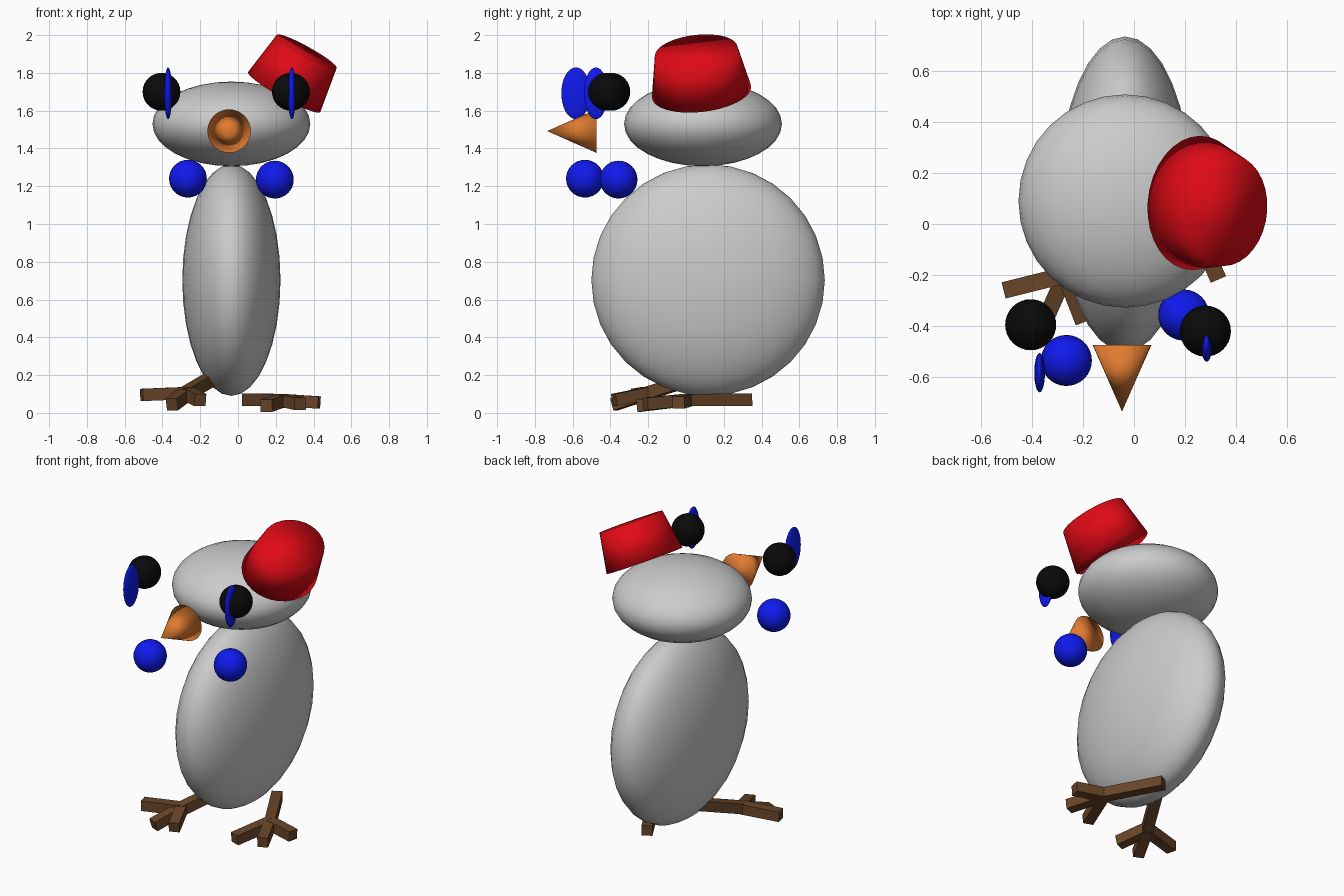
import bpy
from math import radians
from mathutils import Vector

if "Cube" in bpy.data.objects:
    bpy.data.objects.remove(bpy.data.objects["Cube"])


def material(name, rgb):
    m = bpy.data.materials.new(name)
    m.diffuse_color = (*rgb, 1)
    m.use_nodes = True
    m.node_tree.nodes["Principled BSDF"].inputs["Base Color"].default_value = m.diffuse_color
    return m


BLACK = material("black", (0.003, 0.003, 0.003))
BLUE = material("blue", (0.005, 0.01, 0.85))
ORANGE = material("orange", (0.75, 0.2, 0.03))
RED = material("red", (0.75, 0.003, 0.008))
BROWN = material("brown", (0.14, 0.06, 0.022))


def finish(name, mat=None, smooth=True):
    ob = bpy.context.object
    ob.name = name
    if mat:
        ob.data.materials.append(mat)
    if smooth:
        bpy.ops.object.shade_smooth()
    return ob


def ball(name, loc, radii, mat=None):
    bpy.ops.mesh.primitive_uv_sphere_add(segments=32, ring_count=16, location=loc)
    bpy.context.object.scale = radii
    return finish(name, mat)


def stick(name, start, end, width=0.065):
    a, b = Vector(start), Vector(end)
    d = b - a
    bpy.ops.mesh.primitive_cube_add(size=1, location=(a + b) / 2)
    ob = bpy.context.object
    ob.rotation_euler = d.to_track_quat('Y', 'Z').to_euler()
    ob.scale = (width, d.length, width)
    return finish(name, BROWN, smooth=False)


# Body and head
ball("body", (-0.035, 0.117, 0.703), (0.26, 0.618, 0.613))
ball("head", (-0.035, 0.09, 1.53), (0.418, 0.418, 0.224))

# Eyes with thin blue pupils, and the balls beneath the head
for side, eye, pupil, pupil_depth, bead in (
        ("left", (-0.405, -0.395, 1.70), (-0.37, -0.583, 1.692), 0.077, (-0.265, -0.535, 1.24)),
        ("right", (0.28, -0.42, 1.70), (0.285, -0.477, 1.692), 0.063, (0.195, -0.357, 1.235))):
    ball(f"{side}_eye", eye, (0.1, 0.1, 0.1), BLACK)
    ball(f"{side}_pupil", pupil, (0.021, pupil_depth, 0.137), BLUE)
    ball(f"{side}_bead", bead, (0.1, 0.1, 0.1), BLUE)

# Beak
bpy.ops.mesh.primitive_cone_add(vertices=32, radius1=0.115, radius2=0, depth=0.26,
                                location=(-0.047, -0.605, 1.492),
                                rotation=(radians(90), 0, 0))
finish("beak", ORANGE)

# Tilted oval hat
bpy.ops.mesh.primitive_cone_add(vertices=32, radius1=0.265, radius2=0.22, depth=0.247,
                                location=(0.304, 0.068, 1.806),
                                rotation=(radians(6.7), radians(29), 0))
bpy.context.object.scale = (0.825, 1, 1)
finish("hat", RED)

# Feet: a long shank and three toes meeting at a joint
feet = {
    "left": ((-0.27, -0.20, 0.105), (-0.09, 0.13, 0.21),
             [(-0.51, -0.26, 0.095), (-0.35, -0.38, 0.045), (-0.20, -0.38, 0.068)]),
    "right": ((0.235, 0.0, 0.068), (0.05, 0.335, 0.07),
              [(0.15, -0.25, 0.038), (0.33, -0.215, 0.048), (0.43, -0.04, 0.055)]),
}
for side, (joint, heel, toes) in feet.items():
    stick(f"{side}_shank", heel, joint)
    for i, tip in enumerate(toes):
        stick(f"{side}_toe_{i + 1}", joint, tip)
